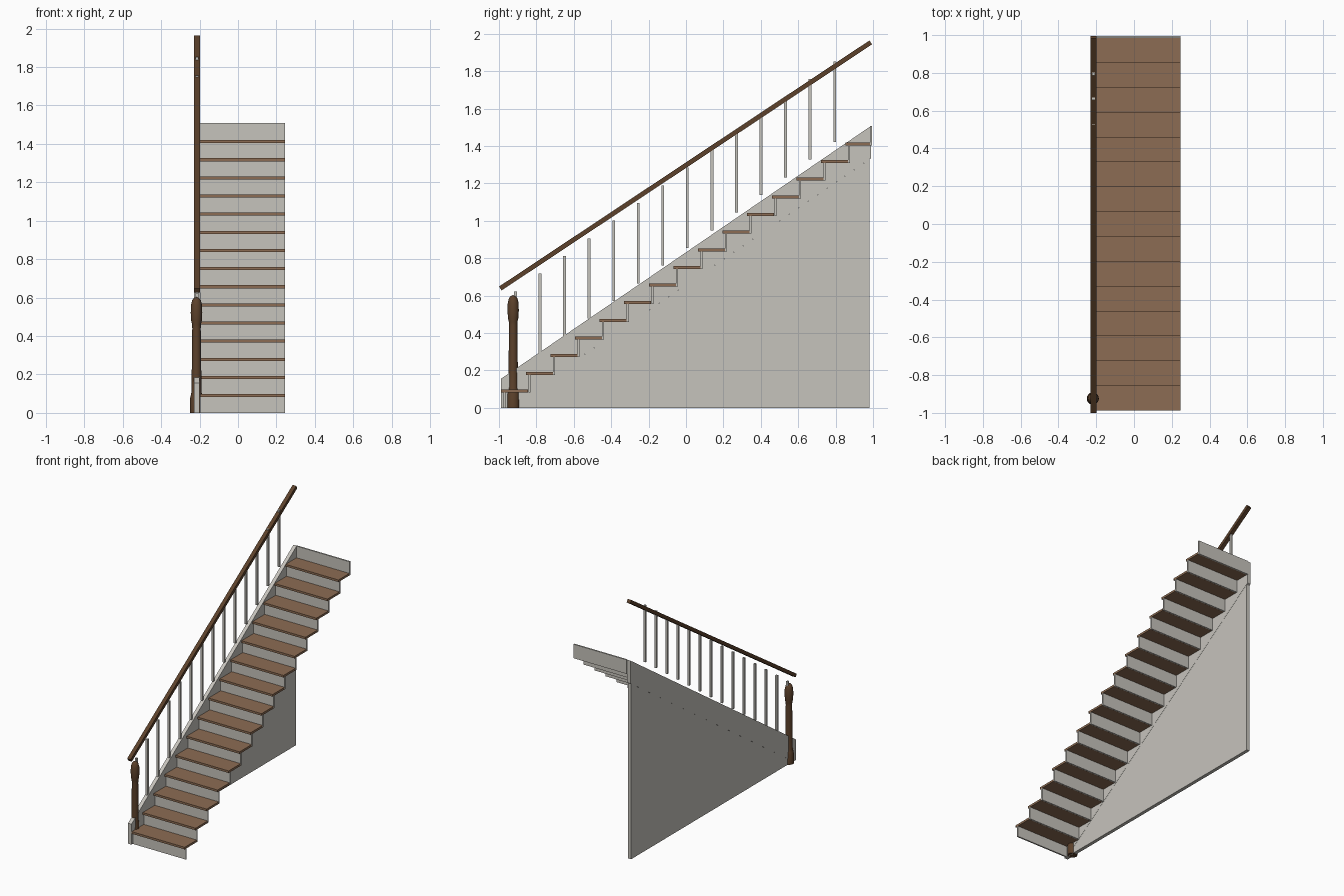
import bpy, bmesh, math
from mathutils import Vector

if "Cube" in bpy.data.objects:
    bpy.data.objects.remove(bpy.data.objects["Cube"])


def material(name, srgb):
    m = bpy.data.materials.new(name)
    lin = [((c / 255 + 0.055) / 1.055) ** 2.4 for c in srgb]
    m.diffuse_color = (*lin, 1)
    m.use_nodes = True
    m.node_tree.nodes["Principled BSDF"].inputs["Base Color"].default_value = m.diffuse_color
    return m


GREY = material("painted_grey", (198, 195, 188))
TREAD = material("tread_wood", (140, 108, 83))
DARK = material("dark_wood", (92, 65, 43))


def finish(name, bm, mat):
    bmesh.ops.recalc_face_normals(bm, faces=bm.faces)
    me = bpy.data.meshes.new(name)
    bm.to_mesh(me)
    bm.free()
    me.materials.append(mat)
    ob = bpy.data.objects.new(name, me)
    bpy.context.collection.objects.link(ob)
    return ob


def side_panel(name, points, x0, x1, mat):
    """Extrude a (y, z) outline across x."""
    bm = bmesh.new()
    face = bm.faces.new([bm.verts.new((x0, y, z)) for y, z in points])
    new = bmesh.ops.extrude_face_region(bm, geom=[face])["geom"]
    bmesh.ops.translate(bm, vec=(x1 - x0, 0, 0),
                        verts=[v for v in new if isinstance(v, bmesh.types.BMVert)])
    return finish(name, bm, mat)


def box(name, x0, x1, y0, y1, z0, z1, mat):
    return side_panel(name, [(y0, z0), (y1, z0), (y1, z1), (y0, z1)], x0, x1, mat)


# Stair layout
STEPS, RUN, RISE = 15, 0.1315, 0.0944
LEFT, RIGHT = -0.199, 0.245
FRONT, FIRST_TOP, THICK = -0.988, 0.098, 0.016
NOSE, BOARD = 0.013, 0.011

# Treads and the risers beneath their noses
for k in range(STEPS):
    y, top = FRONT + RUN * k, FIRST_TOP + RISE * k
    box(f"tread_{k + 1}", LEFT, RIGHT, y, min(y + RUN + NOSE, 0.984), top - THICK, top, TREAD)
    low = 0 if k == 0 else top - RISE - THICK
    start = y + NOSE if k == 0 else y + NOSE + 0.0005
    box(f"riser_{k + 1}", LEFT, RIGHT, start, start + BOARD, low, top - THICK, GREY)

# Board closing the top of the flight
box("top_riser", LEFT, RIGHT, 0.984, 0.995, 1.402, 1.508, GREY)

# Sloping stringer and the wall that fills the space below it
side_panel("stringer", [(-0.99, 0), (-0.96, 0), (0.99, 1.335), (0.99, 1.508), (-0.99, 0.155)],
           -0.228, -0.2, GREY)
side_panel("under_stair_wall", [(-0.96, 0), (0.98, 0), (0.98, 1.328)], -0.227, -0.201, GREY)

# Balusters
RAIL_X, half = -0.214, 0.0075
for k in range(14):
    y = -0.912 + 0.1313 * k
    z = 0.193 + 0.0945 * k
    box(f"baluster_{k + 1}", RAIL_X - half, RAIL_X + half, y - half, y + half, z, z + 0.43, GREY)

# Handrail, cut square to its slope
a, b = Vector((-0.993, 0.638)), Vector((0.988, 1.954))
d = (b - a).normalized()
n = Vector((-d.y, d.x)) * 0.0125
side_panel("handrail", [a - n, b - n, b + n, a + n], -0.229, -0.199, DARK)

# Turned newel post: (radius, height) profile
profile = [(0, 0), (0.034, 0), (0.034, 0.075), (0.030, 0.09), (0.026, 0.11), (0.025, 0.2),
           (0.022, 0.44), (0.023, 0.46), (0.028, 0.48), (0.030, 0.52), (0.029, 0.56),
           (0.023, 0.585), (0.014, 0.598), (0, 0.603)]
bm = bmesh.new()
verts = [bm.verts.new((r, 0, z)) for r, z in profile]
edges = [bm.edges.new(p) for p in zip(verts, verts[1:])]
bmesh.ops.spin(bm, geom=verts + edges, cent=(0, 0, 0), axis=(0, 0, 1),
               angle=math.tau, steps=20, use_duplicate=False)
bmesh.ops.remove_doubles(bm, verts=bm.verts, dist=0.0005)
newel = finish("newel_post", bm, DARK)
newel.location = (-0.216, -0.924, 0)
bpy.context.view_layer.objects.active = newel
newel.select_set(True)
bpy.ops.object.shade_smooth_by_angle(angle=math.radians(40))
